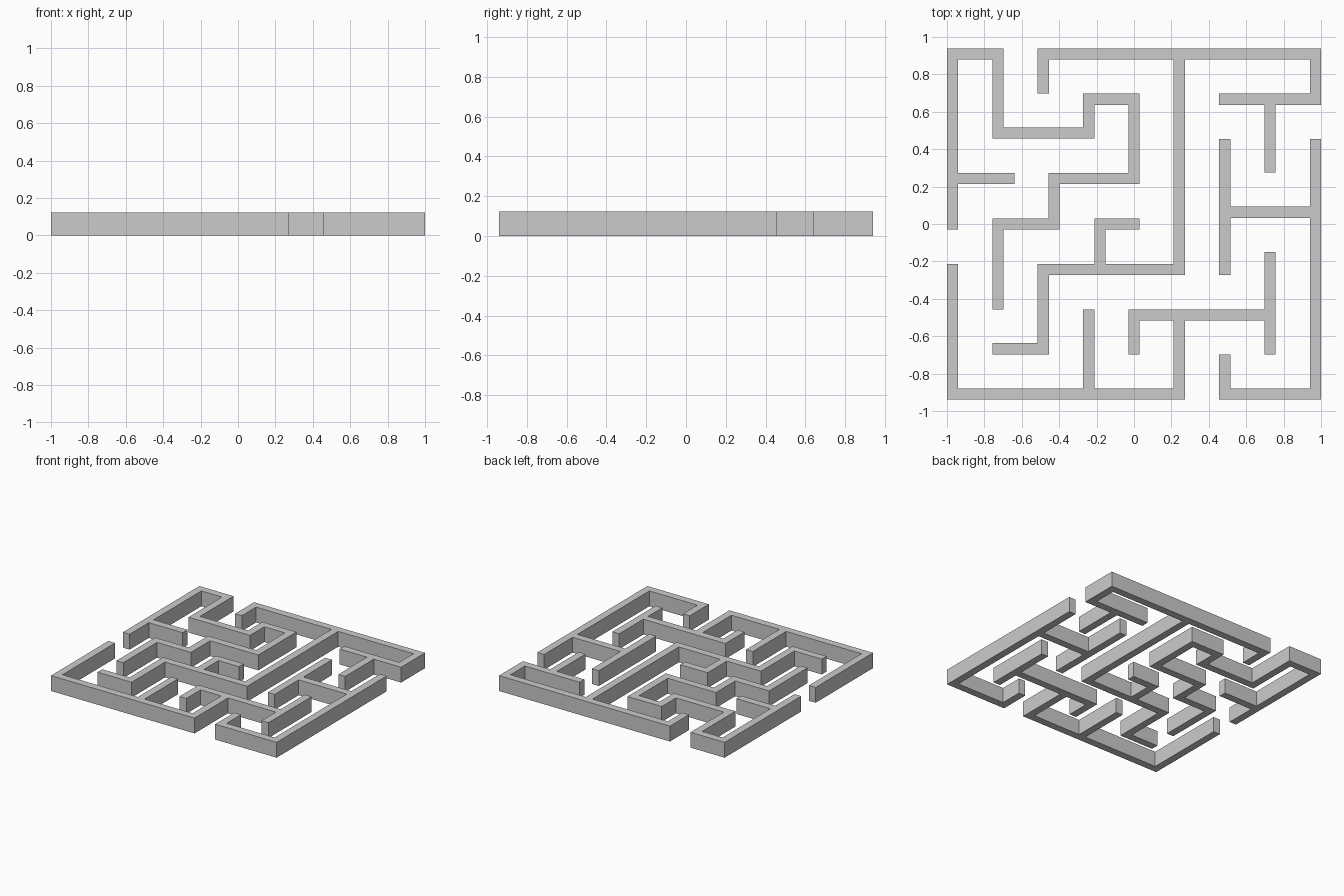
import bpy, bmesh

if "Cube" in bpy.data.objects:
    bpy.data.objects.remove(bpy.data.objects["Cube"])

W = 0.03      # half wall thickness
H = 0.123     # wall height
# Column and row centre lines of the maze grid
A, B, C, D, E, F, G, J, K = [round(-0.97 + 0.2425 * i, 4) for i in range(9)]
R = [0.909, 0.667, 0.486, 0.244, 0.0, -0.243, -0.486, -0.667, -0.909]


def wall_run(name, paths):
    """Merge the thick axis-aligned paths into one clean footprint, then raise it."""
    rects = []
    for path in paths:
        for (x0, y0), (x1, y1) in zip(path, path[1:]):
            rects.append([round(v, 4) for v in (min(x0, x1) - W, min(y0, y1) - W,
                                                max(x0, x1) + W, max(y0, y1) + W)])
    xs = sorted({v for r in rects for v in (r[0], r[2])})
    ys = sorted({v for r in rects for v in (r[1], r[3])})
    bm = bmesh.new()
    for xa, xb in zip(xs, xs[1:]):
        for ya, yb in zip(ys, ys[1:]):
            cx, cy = (xa + xb) / 2, (ya + yb) / 2
            if any(r[0] < cx < r[2] and r[1] < cy < r[3] for r in rects):
                bm.faces.new([bm.verts.new((x, y, 0)) for x, y in
                              ((xa, ya), (xb, ya), (xb, yb), (xa, yb))])
    bmesh.ops.remove_doubles(bm, verts=bm.verts, dist=1e-5)
    bmesh.ops.dissolve_limit(bm, angle_limit=0.01, verts=bm.verts, edges=bm.edges)
    me = bpy.data.meshes.new(name)
    bm.to_mesh(me)
    bm.free()
    ob = bpy.data.objects.new(name, me)
    bpy.context.collection.objects.link(ob)
    mod = ob.modifiers.new("raise_wall", 'SOLIDIFY')
    mod.thickness = H
    mod.offset = 1


# Upper left outer wall winding into the middle
wall_run("left_wall", [
    [(A, R[4]), (A, R[0]), (B, R[0]), (B, R[2]), (D, R[2]), (D, R[1]), (E, R[1]),
     (E, R[3]), (-0.427, R[3]), (-0.427, R[4]), (B, R[4]), (B, -0.426)],
    [(A, R[3]), (-0.67, R[3])],
])
# Back outer wall with the long central divider
wall_run("back_wall", [
    [(C, 0.728), (C, R[0]), (K, R[0]), (K, R[1]), (G, R[1])],
    [(J, R[1]), (J, 0.305)],
    [(F, R[0]), (F, R[5]), (C, R[5]), (C, R[7]), (B, R[7])],
    [(-0.182, R[5]), (-0.182, R[4]), (E, R[4])],
])
# Front outer wall with its inner branches
wall_run("front_wall", [
    [(A, R[5]), (A, R[8]), (F, R[8]), (F, R[6])],
    [(D, R[8]), (D, R[6])],
    [(E, R[7]), (E, R[6]), (J, R[6])],
    [(J, -0.181), (J, R[7])],
])
# Right outer wall with the inner crossbar
wall_run("right_wall", [
    [(K, 0.424), (K, R[8]), (G, R[8]), (G, -0.727)],
    [(K, 0.063), (G, 0.063)],
    [(G, 0.424), (G, R[5])],
])
